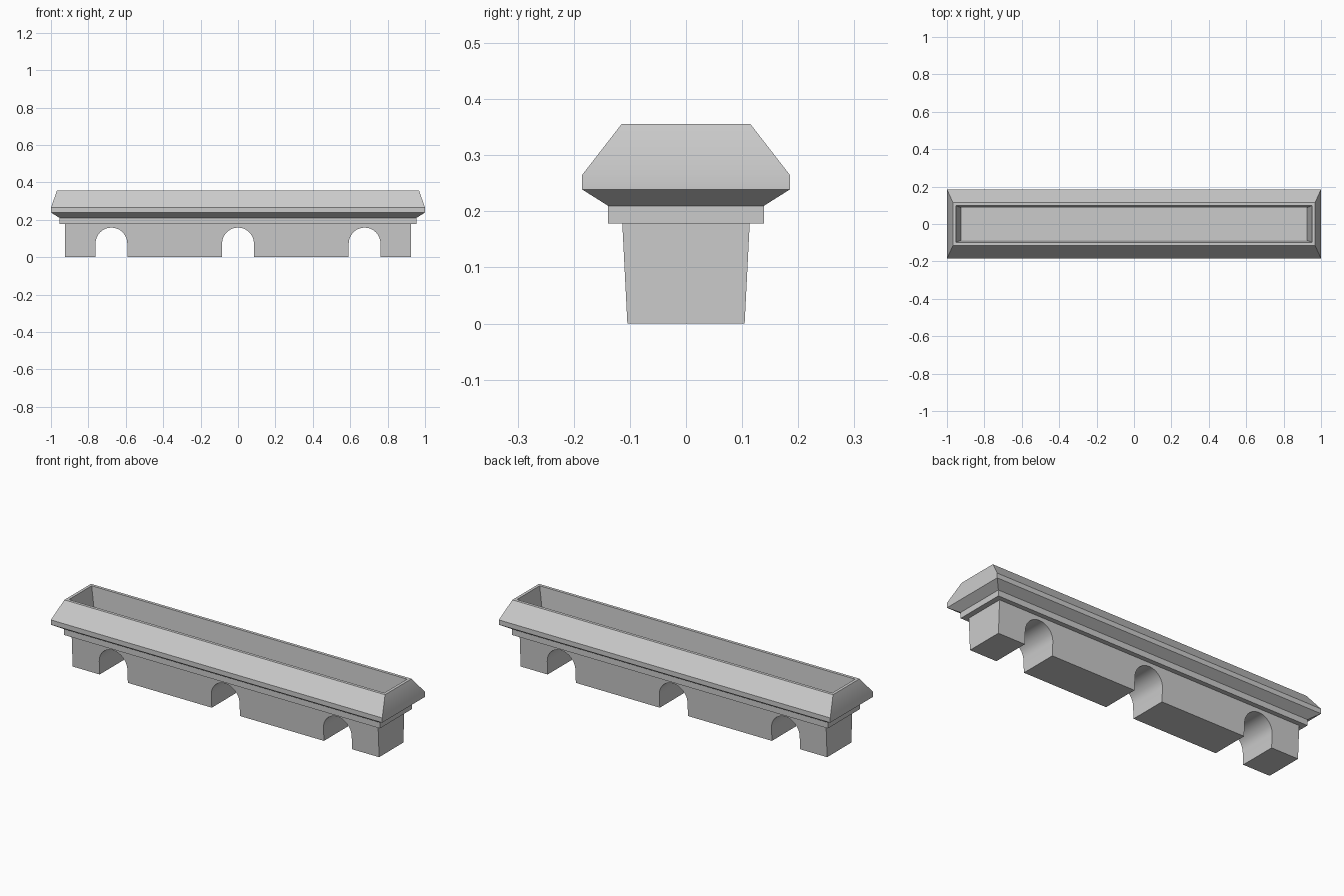
import bpy, bmesh, math

if "Cube" in bpy.data.objects:
    bpy.data.objects.remove(bpy.data.objects["Cube"])

BASE_X = 0.925                       # half length of the plinth
BASE_H = 0.178                       # plinth height
Y_BOTTOM, Y_TOP = 0.1045, 0.1135     # plinth half depth, flaring upward
ARCH_R, SPRING = 0.085, 0.073
ARCH_SEGMENTS = 24

bm = bmesh.new()


def bridge(a, b):
    for i in range(len(a)):
        j = (i + 1) % len(a)
        bm.faces.new((a[i], a[j], b[j], b[i]))


def rect_ring(hx, hy, z):
    return [bm.verts.new((sx * hx, sy * hy, z))
            for sx, sy in ((-1, -1), (1, -1), (1, 1), (-1, 1))]


# Plinth outline with three arched cut-outs
outline = [(-BASE_X, BASE_H), (-BASE_X, 0)]
for cx in (-0.677, 0, 0.677):
    outline.append((cx - ARCH_R, 0))
    for i in range(ARCH_SEGMENTS + 1):
        a = math.pi * (1 - i / ARCH_SEGMENTS)
        outline.append((cx + ARCH_R * math.cos(a), SPRING + ARCH_R * math.sin(a)))
    outline.append((cx + ARCH_R, 0))
outline += [(BASE_X, 0), (BASE_X, BASE_H)]


def plinth_side(sign):
    verts = [bm.verts.new((x, sign * (Y_BOTTOM + (Y_TOP - Y_BOTTOM) * z / BASE_H), z))
             for x, z in outline]
    bm.faces.new(verts)
    return verts


# Plinth walls, left open on top where the trough joins
front, back = plinth_side(-1), plinth_side(1)
for i in range(len(outline) - 1):
    bm.faces.new((front[i], front[i + 1], back[i + 1], back[i]))

# Trough: band, flared cornice, sloping rim, inner walls and floor
rings = [rect_ring(*r) for r in (
    (BASE_X, Y_TOP, BASE_H),
    (0.954, 0.139, BASE_H),
    (0.954, 0.139, 0.21),
    (1.0, 0.185, 0.239),
    (1.0, 0.185, 0.265),
    (0.968, 0.1145, 0.356),
    (0.952, 0.098, 0.356),
    (0.924, 0.087, 0.19),
)]
for a, b in zip(rings, rings[1:]):
    bridge(a, b)
bm.faces.new(rings[-1])

# Weld plinth and trough into one closed shell
bmesh.ops.remove_doubles(bm, verts=bm.verts, dist=1e-5)
bmesh.ops.recalc_face_normals(bm, faces=bm.faces)

mesh = bpy.data.meshes.new("stone_planter")
bm.to_mesh(mesh)
bm.free()
planter = bpy.data.objects.new("stone_planter", mesh)
bpy.context.collection.objects.link(planter)
bpy.context.view_layer.objects.active = planter
planter.select_set(True)
bpy.ops.object.shade_smooth_by_angle(angle=math.radians(30))
